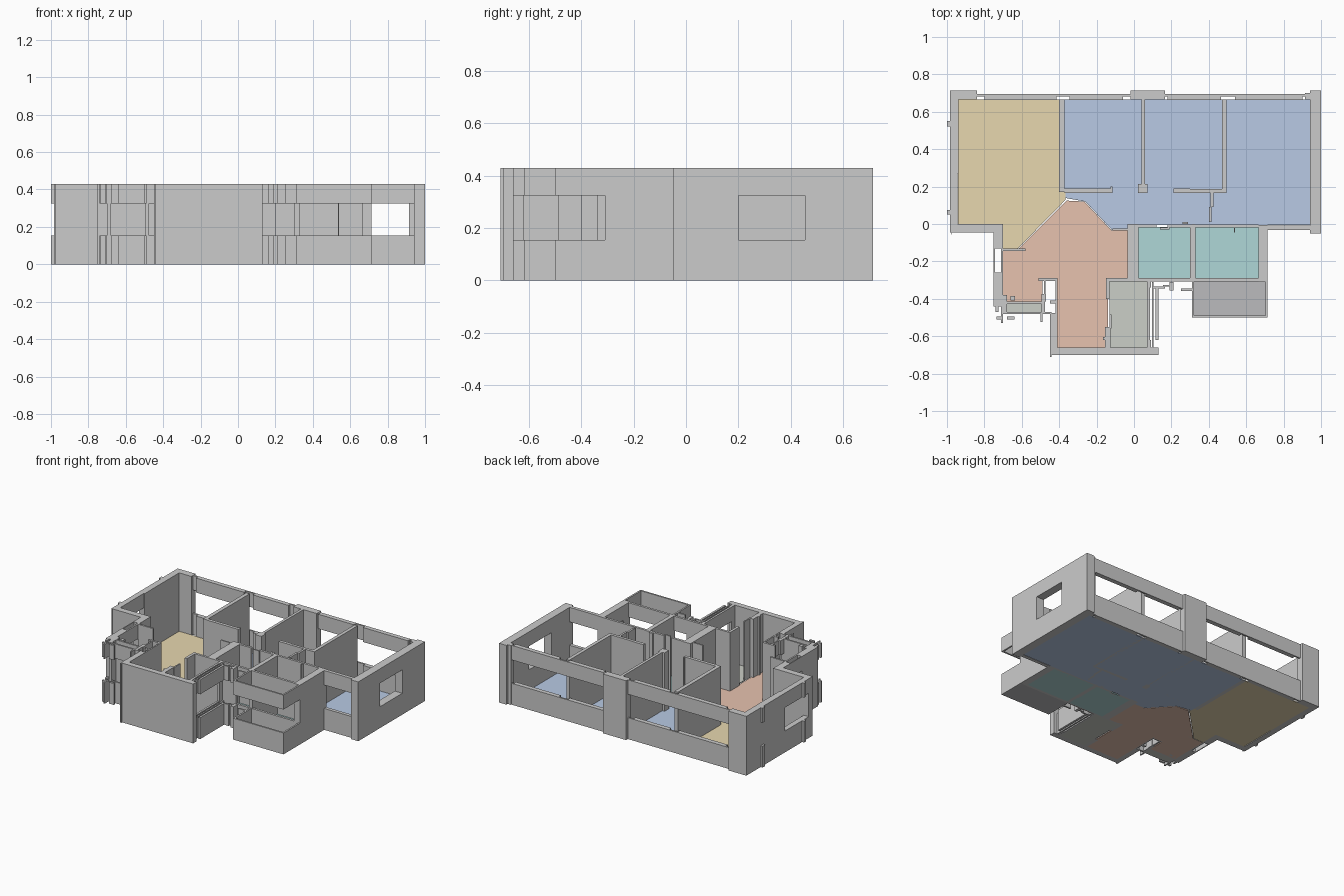
import bpy, bmesh

H, SILL, HEAD = 0.43, 0.155, 0.325
FULL = [(0, H)]
BANDS = [(0, SILL), (HEAD, H)]


def prism(bm, pts, z0, z1):
    low = [bm.verts.new((x, y, z0)) for x, y in pts]
    top = [bm.verts.new((x, y, z1)) for x, y in pts]
    bm.faces.new(low)
    bm.faces.new(top)
    for i in range(len(pts)):
        j = (i + 1) % len(pts)
        bm.faces.new((low[i], low[j], top[j], top[i]))


def finish(bm, name, color=None):
    bmesh.ops.recalc_face_normals(bm, faces=bm.faces)
    me = bpy.data.meshes.new(name)
    bm.to_mesh(me)
    bm.free()
    ob = bpy.data.objects.new(name, me)
    bpy.context.collection.objects.link(ob)
    if color:
        mat = bpy.data.materials.new(name)
        mat.diffuse_color = (*color, 1)
        me.materials.append(mat)


def walls(name, rects, spans=FULL):
    """Rects are (x0, x1, y0, y1), extruded over each z span."""
    bm = bmesh.new()
    for x0, x1, y0, y1 in rects:
        for z0, z1 in spans:
            prism(bm, [(x0, y0), (x1, y0), (x1, y1), (x0, y1)], z0, z1)
    finish(bm, name)


def floor(name, color, *polys):
    bm = bmesh.new()
    for p in polys:
        prism(bm, p, 0, 0.006)
    finish(bm, name, color)


def rect(x0, x1, y0, y1):
    return [(x0, y0), (x1, y0), (x1, y1), (x0, y1)]


# Outer piers and solid outer walls
walls("outer_walls", [
    (-.985, -.84, .665, .715), (-.985, -.938, .27, .665),
    (-.985, -.70, -.045, 0), (-.978, -.975, -.055, -.045),
    (-.02, .165, .665, .715),
    (.94, 1, .455, .715), (.94, 1, -.05, .2), (.915, .94, .665, .70),
    (-.75, -.70, -.13, -.045), (-.75, -.70, -.44, -.26),
    (-.45, -.41, -.66, -.475), (-.45, .13, -.70, -.66), (-.45, -.44, -.71, -.70),
    (.665, .715, -.31, -.005)])

# North window wall: outer skin plus inner skin broken by small slots
walls("north_window_outer", [(-.84, -.02, .683, .695), (.165, .915, .683, .695)], BANDS)
walls("north_window_inner", [
    (-.80, -.415, .662, .683), (-.345, -.06, .662, .683),
    (.18, .465, .662, .683), (.54, .90, .662, .683)], BANDS)

# Side and south windows of the large rooms
walls("east_window", [(.94, 1, .2, .455)], BANDS)
walls("west_window", [(-.985, -.945, 0, .27)], BANDS)
walls("bedroom_south_window", [(.715, .94, -.033, -.008)], BANDS)
walls("entry_west_window", [(-.75, -.743, -.26, -.13), (-.712, -.70, -.26, -.13)], BANDS)
walls("west_wall_tabs", [(-1, -.985, .52, .55), (-1, -.985, .05, .075)], BANDS)

# Bedroom and corridor partitions
walls("bedroom_partitions", [
    (-.40, -.372, .17, .665), (-.372, -.115, .167, .19), (-.125, -.115, .19, .2),
    (.04, .06, .17, .665), (.022, .072, .165, .215),
    (.21, .30, .167, .19), (.28, .49, .167, .187), (.47, .495, .167, .665),
    (.40, .415, .01, .09), (.41, .425, .09, .165), (.26, .29, .0, .012)])

# Bathroom walls
walls("bathroom_walls", [
    (-.035, .025, -.305, -.0), (.025, .12, -.02, -.003), (.18, .665, -.02, -.003),
    (.14, .19, -.03, -.02), (.30, .33, -.305, -.02), (.31, .325, -.04, 0),
    (.535, .54, -.045, -.02), (-.115, -.035, -.035, -.025), (-.13, .20, -.307, -.29)])
walls("bathroom_south_window", [(.20, .665, -.307, -.29)], BANDS)

# Balcony parapet with matching upper band
walls("balcony_rails", [
    (.31, .322, -.50, -.307), (.703, .715, -.488, -.31), (.322, .715, -.50, -.488)], BANDS)

# South utility room
walls("utility_walls", [
    (-.15, -.13, -.40, -.29), (-.155, -.125, -.66, -.55), (-.165, -.13, -.62, -.605),
    (-.13, -.12, -.56, -.485), (.07, .09, -.34, -.305), (.07, .09, -.66, -.62)])
walls("utility_window", [
    (.07, .085, -.62, -.34), (.095, .105, -.66, -.31), (.115, .13, -.62, -.335),
    (.105, .165, -.345, -.335), (.19, .212, -.355, -.31), (.155, .19, -.335, -.325),
    (.25, .31, -.357, -.345)], BANDS)

# Kitchen nook by the entry
walls("nook_walls", [
    (-.70, -.48, -.427, -.415), (-.495, -.475, -.48, -.415),
    (-.51, -.41, -.305, -.29), (-.42, -.41, -.48, -.305),
    (-.70, -.58, -.145, -.132), (-.70, -.68, -.48, -.38)])
walls("nook_windows", [
    (-.68, -.44, -.482, -.47), (-.482, -.472, -.415, -.305),
    (-.45, -.41, -.425, -.41), (-.495, -.47, -.415, -.375),
    (-.74, -.725, -.47, -.44), (-.735, -.70, -.51, -.495), (-.71, -.70, -.53, -.44),
    (-.68, -.64, -.51, -.495), (-.66, -.635, -.41, -.385), (-.50, -.49, -.525, -.475)], BANDS)

# Floors by room type
floor("living_floor", (.80, .68, .43), [
    (-.94, 0), (-.70, 0), (-.70, -.13), (-.62, -.13), (-.365, .13),
    (-.365, .17), (-.40, .17), (-.40, .665), (-.94, .665)])
floor("bedroom_floor", (.48, .59, .78), [
    (-.372, .665), (-.372, .14), (-.26, .12), (-.12, -.03), (-.035, -.03),
    (-.035, -.005), (.94, -.005), (.94, .665)])
floor("hall_floor", (.80, .54, .43), [
    (-.70, -.135), (-.62, -.135), (-.36, .125), (-.265, .12), (-.12, -.035),
    (-.035, -.035), (-.035, -.295), (-.14, -.295), (-.14, -.66), (-.41, -.66),
    (-.41, -.295), (-.49, -.295), (-.49, -.418), (-.70, -.418)])
floor("bathroom_floor", (.43, .68, .68),
      rect(.025, .305, -.295, -.015), rect(.325, .667, -.295, -.015))
floor("utility_floor", (.60, .62, .57),
      rect(-.13, .072, -.66, -.305), rect(-.68, -.49, -.475, -.425))
floor("balcony_floor", (.50, .50, .51), rect(.315, .71, -.495, -.305))
